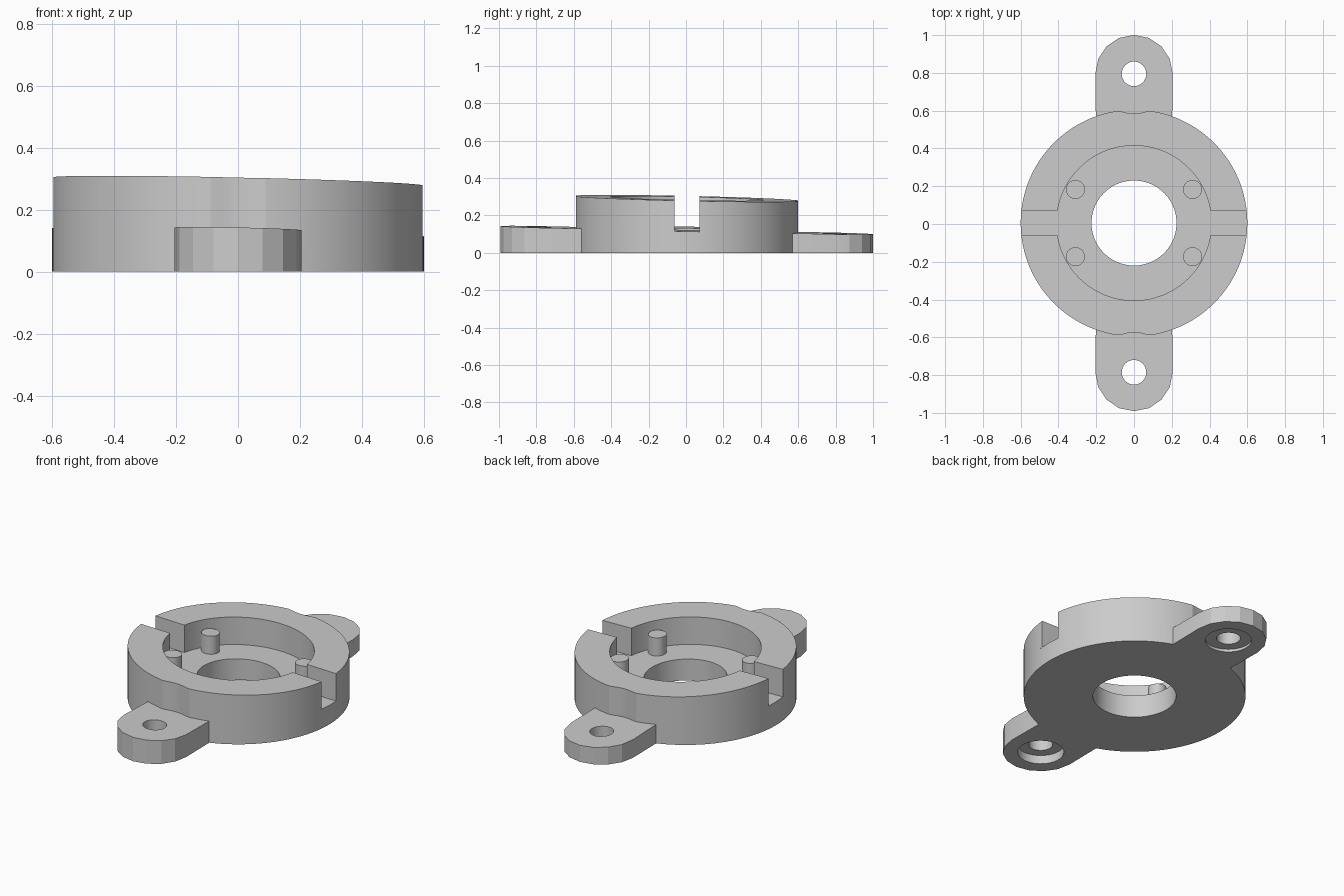
import bpy, bmesh, math

if "Cube" in bpy.data.objects:
    bpy.data.objects.remove(bpy.data.objects["Cube"], do_unlink=True)

N = 128               # segments round the housing
TILT = 0.022          # the upper faces lean slightly down toward +x and +y
HOLE_Y = 0.79         # screw hole distance from the centre
R, R_IN, SLOT = 0.6, 0.41, 0.067

grey = bpy.data.materials.new("plain grey")
grey.use_nodes = True
colour = (0.6, 0.6, 0.6, 1)
grey.diffuse_color = colour
grey.node_tree.nodes["Principled BSDF"].inputs["Base Color"].default_value = colour


def leaning(c):
    return lambda x, y: c - TILT * (x + y)


def base(x, y):
    return 0


floor, top, tab_top = leaning(0.127), leaning(0.291), leaning(0.121)
step, pin_top = leaning(0.03), leaning(0.235)


def circle(x, y, r, n=48):
    return [(x + r * math.cos(2 * math.pi * i / n), y + r * math.sin(2 * math.pi * i / n))
            for i in range(n)]


def half_turn(loop):
    return [(-x, -y) for x, y in loop]


def wall(bm, loop, low, high, closed=True):
    """Upright faces along a path, facing to its right."""
    a = [bm.verts.new((x, y, low(x, y))) for x, y in loop]
    b = [bm.verts.new((x, y, high(x, y))) for x, y in loop]
    for i in range(len(loop) if closed else len(loop) - 1):
        j = (i + 1) % len(loop)
        bm.faces.new((a[i], a[j], b[j], b[i]))


def cap(bm, height, loops, up=True):
    """Flat face bounded by an outline and any holes."""
    edges = []
    for loop in loops:
        v = [bm.verts.new((x, y, height(x, y))) for x, y in loop]
        edges += [bm.edges.new((v[i - 1], v[i])) for i in range(len(v))]
    made = bmesh.ops.triangle_fill(bm, use_beauty=True, edges=edges, normal=(0, 0, 1))
    for face in made["geom"]:
        if isinstance(face, bmesh.types.BMFace):
            face.normal_update()
            if (face.normal.z > 0) != up:
                face.normal_flip()


def finish(name, bm):
    bmesh.ops.remove_doubles(bm, verts=bm.verts, dist=0.0001)
    mesh = bpy.data.meshes.new(name)
    bm.to_mesh(mesh)
    bm.free()
    mesh.materials.append(grey)
    obj = bpy.data.objects.new(name, mesh)
    obj.location.y = 0.005
    bpy.context.collection.objects.link(obj)
    return obj


def scallop(point):
    """Push a rim point clear of the screw head space."""
    x, y = point
    hole_y = math.copysign(HOLE_Y, y)
    d = math.hypot(x, y - hole_y)
    k = max(1, 0.21 / d)
    return x * k, hole_y + (y - hole_y) * k


# Shared outlines
rim = [scallop(p) for p in circle(0, 0, R, N)]
recess = circle(0, 0, R_IN, N)
bore = circle(0, 0, 0.225, 96)
x_out, x_in = math.sqrt(R * R - SLOT * SLOT), math.sqrt(R_IN * R_IN - SLOT * SLOT)
inner = [(x_in, SLOT)] + recess[4:61] + [(-x_in, SLOT)]
ring_half = [(x_out, SLOT)] + rim[3:62] + [(-x_out, SLOT)] + inner[::-1]
slot_end = [(x_out, -SLOT)] + rim[-2:] + rim[:3] + [(x_out, SLOT)]
flank = rim[-25:] + rim[:26]
tab_root = rim[25:40]

# Housing: base, floor with cross slot, bore, and two raised half rings
bm = bmesh.new()
cap(bm, base, [rim, bore], up=False)
cap(bm, floor, [slot_end + inner + half_turn(slot_end + inner), bore])
wall(bm, bore[::-1], base, floor)
for turn in (list, half_turn):
    wall(bm, turn(flank), base, floor, closed=False)
    wall(bm, turn(tab_root), tab_top, floor, closed=False)
    wall(bm, turn(ring_half), floor, top)
    cap(bm, top, [turn(ring_half)])
parts = [finish("round_housing", bm)]

# Mounting tabs with faceted ends, screw holes and counterbores
end = [(0.205 * math.cos(math.pi * i / 8), HOLE_Y + 0.206 * math.sin(math.pi * i / 8))
       for i in range(9)]
tab_edge = [tab_root[0]] + end + [tab_root[-1]]
tab_outline = tab_edge + tab_root[-2:0:-1]
hole = circle(0, HOLE_Y, 0.065)
counterbore = circle(0, HOLE_Y, 0.125)
for name, turn in (("back_tab", list), ("front_tab", half_turn)):
    bm = bmesh.new()
    wall(bm, turn(tab_edge), base, tab_top, closed=False)
    cap(bm, tab_top, [turn(tab_outline), turn(hole)])
    cap(bm, base, [turn(tab_outline), turn(counterbore)], up=False)
    cap(bm, step, [turn(counterbore), turn(hole)], up=False)
    wall(bm, turn(counterbore)[::-1], base, step)
    wall(bm, turn(hole)[::-1], step, tab_top)
    parts.append(finish(name, bm))

# Locating pins
for x in (-0.31, 0.31):
    for y in (-0.178, 0.178):
        outline = circle(x, y, 0.05, 32)
        bm = bmesh.new()
        wall(bm, outline, floor, pin_top)
        cap(bm, pin_top, [outline])
        side = "left" if x > 0 else "right"
        parts.append(finish(("back_" if y > 0 else "front_") + side + "_pin", bm))

bpy.ops.object.select_all(action='DESELECT')
for part in parts:
    part.select_set(True)
bpy.context.view_layer.objects.active = parts[0]
bpy.ops.object.shade_smooth_by_angle(angle=math.radians(15))
